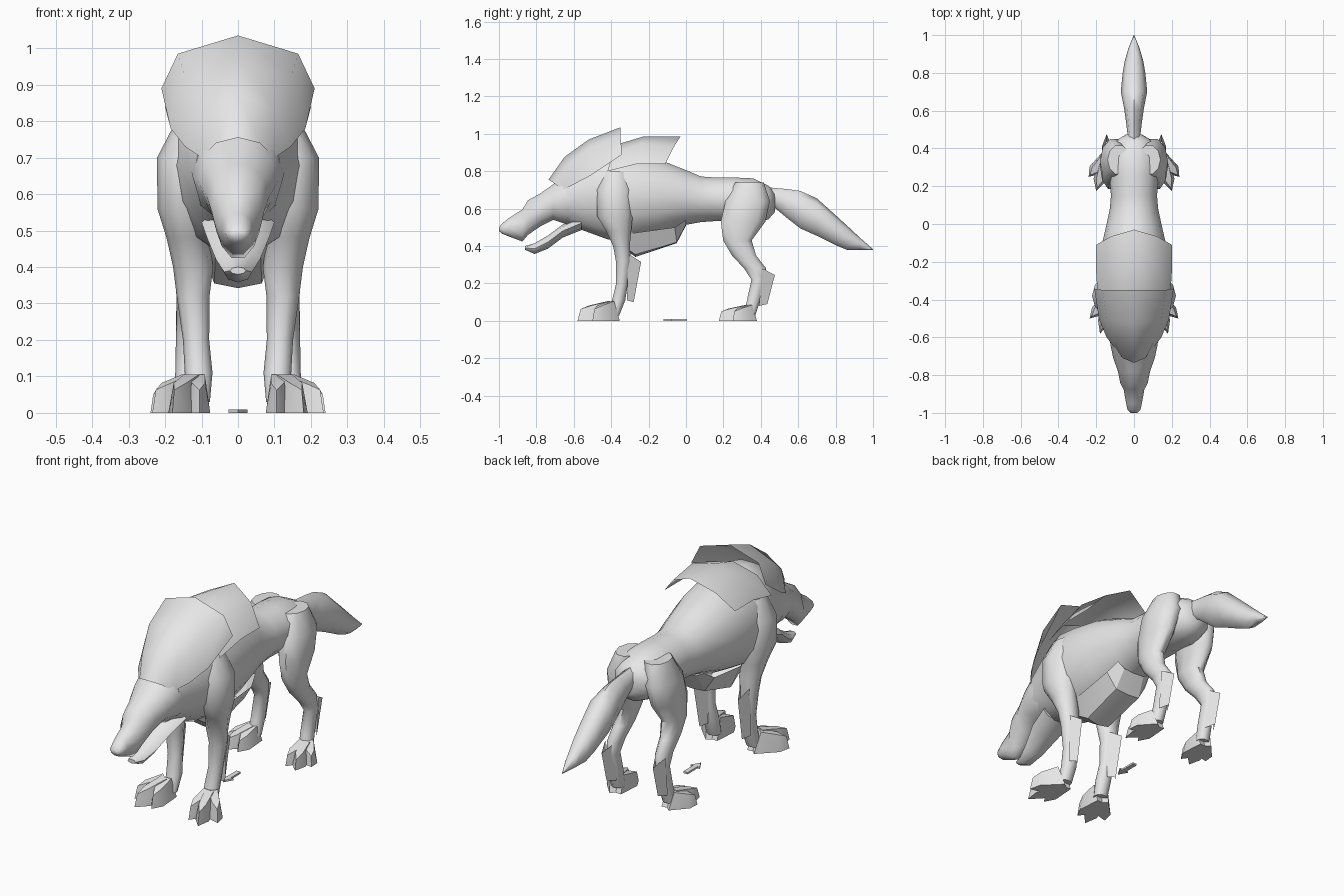
import bpy, bmesh, math
from mathutils import Vector

fur = bpy.data.materials.new("grey fur")
fur.diffuse_color = (0.8, 0.8, 0.8, 1)


def finish(name, bm, mirror=False, angle=50, recalc=True):
    if recalc:
        bmesh.ops.recalc_face_normals(bm, faces=bm.faces)
    me = bpy.data.meshes.new(name)
    bm.to_mesh(me)
    bm.free()
    me.materials.append(fur)
    me.shade_smooth()
    me.set_sharp_from_angle(angle=math.radians(angle))
    ob = bpy.data.objects.new(name, me)
    bpy.context.collection.objects.link(ob)
    if mirror:
        mod = ob.modifiers.new("mirror", "MIRROR")
        mod.use_clip = True
    return ob


def loft(name, rings, sides, mirror=False):
    """Skin rings given as (centre, axis a, axis b)."""
    bm = bmesh.new()
    loops = []
    for c, a, b in rings:
        loops.append([bm.verts.new(Vector(c)
                      + Vector(a) * math.cos(2 * math.pi * i / sides)
                      + Vector(b) * math.sin(2 * math.pi * i / sides))
                      for i in range(sides)])
    for p, q in zip(loops, loops[1:]):
        for i in range(sides):
            j = (i + 1) % sides
            bm.faces.new((p[i], p[j], q[j], q[i]))
    bm.faces.new(loops[0])
    bm.faces.new(loops[-1])
    return finish(name, bm, mirror)


def along_y(name, rows, sides):
    """Rows are (y, top, bottom, half width)."""
    return loft(name, [((0, y, (t + b) / 2), (w, 0, 0), (0, 0, (t - b) / 2))
                       for y, t, b, w in rows], sides)


def leg(name, rows):
    """Rows are (x, y, z, x radius, y radius)."""
    return loft(name, [((x, y, z), (rx, 0, 0), (0, ry, 0))
                       for x, y, z, rx, ry in rows], 10, True)


def sheet(name, rows, angle=50):
    """Open fur flap through rows of points, mirrored across the middle."""
    bm = bmesh.new()
    grid = [[bm.verts.new(p) for p in row] for row in rows]
    for p, q in zip(grid, grid[1:]):
        for i in range(len(p) - 1):
            bm.faces.new((p[i], p[i + 1], q[i + 1], q[i]))
    bmesh.ops.recalc_face_normals(bm, faces=bm.faces)
    return finish(name, bm, True, angle, False)


def toe(name, heel, tip, height):
    """Wedge toe running from the heel to a pointed tip."""
    h, t = Vector((*heel, 0)), Vector((*tip, 0))
    d = t - h
    side = Vector((-d.y, d.x, 0)).normalized()
    up = Vector((0, 0, 1))
    pts = [h + side * 0.03, h - side * 0.03, t]
    pts += [h + d * 0.7 + side * 0.032, h + d * 0.7 - side * 0.032]
    pts += [h + d * 0.2 + side * s * 0.022 + up * height for s in (-1, 1)]
    pts += [h + d * 0.68 + side * s * 0.018 + up * height * 0.78 for s in (-1, 1)]
    pts += [h + d * 0.92 + up * height * 0.6]
    bm = bmesh.new()
    for p in pts:
        bm.verts.new(p)
    bmesh.ops.convex_hull(bm, input=bm.verts)
    return finish(name, bm, True, 30)


# Torso and neck
along_y("torso", [
    (0.475, 0.69, 0.58, 0.04), (0.44, 0.725, 0.54, 0.10),
    (0.36, 0.765, 0.52, 0.135), (0.25, 0.77, 0.53, 0.13),
    (0.15, 0.77, 0.53, 0.122), (0.08, 0.775, 0.525, 0.128),
    (0.0, 0.81, 0.51, 0.145), (-0.15, 0.87, 0.46, 0.18),
    (-0.30, 0.90, 0.43, 0.195), (-0.42, 0.92, 0.43, 0.185),
    (-0.50, 0.90, 0.46, 0.16), (-0.58, 0.85, 0.49, 0.135),
    (-0.64, 0.80, 0.52, 0.12)], 14)

# Head with upper snout, and the hanging lower jaw
along_y("head", [
    (-0.58, 0.84, 0.50, 0.13), (-0.64, 0.79, 0.51, 0.125),
    (-0.71, 0.735, 0.535, 0.11), (-0.78, 0.685, 0.50, 0.085),
    (-0.845, 0.65, 0.455, 0.072), (-0.875, 0.60, 0.42, 0.055),
    (-0.95, 0.55, 0.45, 0.042), (-0.985, 0.52, 0.465, 0.034),
    (-1.0, 0.50, 0.48, 0.018)], 10)
along_y("lower_jaw", [
    (-0.56, 0.56, 0.485, 0.10), (-0.66, 0.515, 0.445, 0.085),
    (-0.74, 0.455, 0.385, 0.06), (-0.81, 0.415, 0.358, 0.038),
    (-0.86, 0.40, 0.38, 0.022)], 8)

# Tail
along_y("tail", [
    (0.43, 0.715, 0.60, 0.04), (0.48, 0.71, 0.60, 0.035),
    (0.54, 0.705, 0.55, 0.042), (0.61, 0.695, 0.495, 0.052),
    (0.70, 0.655, 0.455, 0.07), (0.80, 0.565, 0.405, 0.06),
    (0.86, 0.51, 0.38, 0.05), (0.93, 0.445, 0.38, 0.03),
    (1.0, 0.383, 0.379, 0.002)], 8)

# Legs
leg("front_leg", [
    (0.12, -0.38, 0.80, 0.05, 0.07), (0.14, -0.38, 0.70, 0.082, 0.10),
    (0.143, -0.38, 0.56, 0.078, 0.10), (0.138, -0.36, 0.48, 0.058, 0.07),
    (0.123, -0.345, 0.40, 0.055, 0.047), (0.123, -0.335, 0.32, 0.045, 0.042),
    (0.115, -0.342, 0.20, 0.036, 0.033), (0.108, -0.36, 0.11, 0.038, 0.037),
    (0.112, -0.385, 0.03, 0.035, 0.03)])
leg("hind_leg", [
    (0.08, 0.34, 0.74, 0.06, 0.08), (0.105, 0.33, 0.64, 0.075, 0.125),
    (0.12, 0.305, 0.53, 0.06, 0.125), (0.125, 0.275, 0.43, 0.05, 0.08),
    (0.13, 0.31, 0.35, 0.04, 0.068), (0.135, 0.37, 0.28, 0.033, 0.062),
    (0.14, 0.388, 0.22, 0.03, 0.04), (0.14, 0.362, 0.11, 0.032, 0.038),
    (0.145, 0.34, 0.03, 0.034, 0.032)])

# Paws, three toes each
for label, heel, tips, height in (
        ("front", (0.115, -0.375), ((0.235, -0.50), (0.18, -0.58), (0.105, -0.55)), 0.105),
        ("hind", (0.145, 0.36), ((0.24, 0.25), (0.20, 0.175), (0.135, 0.19)), 0.085)):
    for side, tip in zip(("outer", "middle", "inner"), tips):
        toe(f"{label}_{side}_toe", heel, tip, height)

# Mane flaps over the neck and the shoulders
sheet("neck_mane", [
    [(0, -0.35, 1.035), (0.165, -0.35, 0.985), (0.21, -0.342, 0.89)],
    [(0, -0.52, 0.97), (0.145, -0.51, 0.92), (0.185, -0.505, 0.78)],
    [(0, -0.65, 0.876), (0.10, -0.63, 0.83), (0.145, -0.60, 0.73)],
    [(0, -0.735, 0.755), (0.06, -0.71, 0.74), (0.10, -0.66, 0.70)]])
sheet("shoulder_mane", [
    [(0, -0.03, 0.985), (0.12, -0.065, 0.93), (0.20, -0.11, 0.84)],
    [(0, -0.23, 0.985), (0.13, -0.24, 0.95), (0.20, -0.26, 0.84)],
    [(0, -0.38, 0.94), (0.13, -0.39, 0.90), (0.19, -0.42, 0.80)]])

# Chest fur hanging below the ribs
sheet("chest_fur", [
    [(0, -0.475, 0.48), (0.06, -0.47, 0.485), (0.09, -0.46, 0.52)],
    [(0, -0.27, 0.342), (0.065, -0.27, 0.355), (0.11, -0.28, 0.47)],
    [(0, -0.05, 0.415), (0.07, -0.05, 0.42), (0.12, -0.06, 0.50)],
    [(0, 0.0, 0.51), (0.06, 0.0, 0.515), (0.10, 0.0, 0.54)]], 30)

# Fur tufts behind the lower legs
sheet("front_leg_tuft", [
    [(0.09, -0.31, 0.36), (0.125, -0.24, 0.315), (0.15, -0.31, 0.36)],
    [(0.095, -0.315, 0.11), (0.12, -0.28, 0.10), (0.145, -0.315, 0.11)]], 30)
sheet("hind_leg_tuft", [
    [(0.115, 0.41, 0.28), (0.145, 0.475, 0.245), (0.17, 0.41, 0.28)],
    [(0.12, 0.39, 0.08), (0.145, 0.435, 0.09), (0.17, 0.39, 0.08)]], 30)

# Small flat arrow on the ground, pointing forward
bm = bmesh.new()
outline = [(0, -0.12), (0.026, -0.075), (0.012, -0.075), (0.012, 0.005),
           (-0.012, 0.005), (-0.012, -0.075), (-0.026, -0.075)]
face = bm.faces.new([bm.verts.new((x, y, 0)) for x, y in outline])
top = bmesh.ops.extrude_face_region(bm, geom=[face])["geom"]
bmesh.ops.translate(bm, vec=(0, 0, 0.009),
                    verts=[v for v in top if isinstance(v, bmesh.types.BMVert)])
finish("ground_arrow", bm, False, 30)
